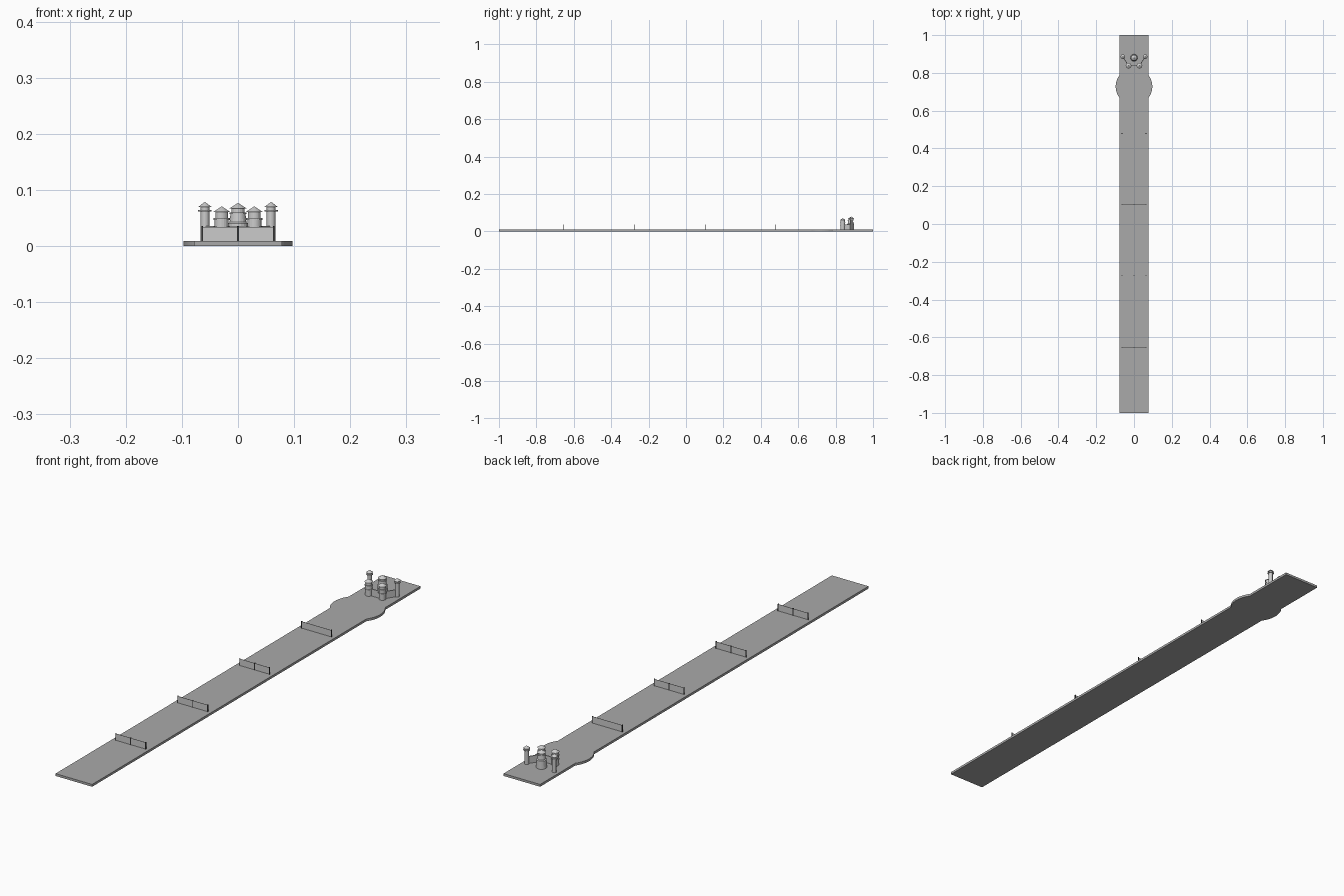
import bpy, bmesh, math

if "Cube" in bpy.data.objects:
    bpy.data.objects.remove(bpy.data.objects["Cube"])

TOP = 0.009  # height of the track surface


def material(name, v):
    mat = bpy.data.materials.new(name)
    mat.diffuse_color = (v, v, v, 1)
    mat.use_nodes = True
    mat.node_tree.nodes["Principled BSDF"].inputs["Base Color"].default_value = mat.diffuse_color
    return mat


TRACK_GREY = material("track_grey", 0.4)
POST_DARK = material("post_dark", 0.03)


def make_object(name, bm, mat=None):
    bmesh.ops.recalc_face_normals(bm, faces=bm.faces)
    mesh = bpy.data.meshes.new(name)
    bm.to_mesh(mesh)
    bm.free()
    if mat:
        mesh.materials.append(mat)
    obj = bpy.data.objects.new(name, mesh)
    bpy.context.collection.objects.link(obj)
    return obj


def box(name, centre, size, angle=0, mat=None):
    bm = bmesh.new()
    bmesh.ops.create_cube(bm, size=1)
    bmesh.ops.scale(bm, vec=size, verts=bm.verts)
    obj = make_object(name, bm, mat)
    obj.location = centre
    obj.rotation_euler.z = angle
    return obj


def wall(name, a, b, z0, z1, thick):
    dx, dy = b[0] - a[0], b[1] - a[1]
    return box(name, ((a[0] + b[0]) / 2, (a[1] + b[1]) / 2, (z0 + z1) / 2),
               (math.hypot(dx, dy), thick, z1 - z0), math.atan2(dy, dx))


def turned(name, x, y, profile, roof, sides=20):
    """Closed solid of revolution from (radius, z) rings, topped by a cone of height roof."""
    bm = bmesh.new()
    rings = [[bm.verts.new((r * math.cos(2 * math.pi * i / sides),
                            r * math.sin(2 * math.pi * i / sides), z))
              for i in range(sides)] for r, z in profile]
    apex = bm.verts.new((0, 0, profile[-1][1] + roof))
    bm.faces.new(rings[0])
    for i in range(sides):
        j = (i + 1) % sides
        for lo, hi in zip(rings, rings[1:]):
            bm.faces.new((lo[i], lo[j], hi[j], hi[i]))
        bm.faces.new((rings[-1][i], rings[-1][j], apex))
    obj = make_object(name, bm)
    obj.location = (x, y, 0)
    return obj


# Long track with a round platform merged into its outline
W, R, CY = 0.078, 0.097, 0.728
half = math.acos(W / R)
arc = [(R * math.cos(half * t / 8), CY + R * math.sin(half * t / 8)) for t in range(-8, 9)]
right = [(W, -1)] + arc + [(W, 1)]
outline = right + [(-x, y) for x, y in reversed(right)]
bm = bmesh.new()
face = bm.faces.new([bm.verts.new((x, y, 0)) for x, y in outline])
ext = bmesh.ops.extrude_face_region(bm, geom=[face])
bmesh.ops.translate(bm, vec=(0, 0, TOP),
                    verts=[v for v in ext["geom"] if isinstance(v, bmesh.types.BMVert)])
make_object("track", bm, TRACK_GREY)

# Barriers across the track: thin panels with dark posts (the last has no middle post)
for y, posts in ((-0.653, (-1, 0, 1)), (-0.275, (-1, 0, 1)),
                 (0.102, (-1, 0, 1)), (0.479, (-1, 1))):
    wall("barrier_panel", (-0.063, y), (0.063, y), TOP, 0.0345, 0.0012)
    for s in posts:
        box("barrier_post", (s * 0.0635, y, (TOP + 0.036) / 2),
            (0.003, 0.003, 0.036 - TOP), mat=POST_DARK)

# Castle towers
z = TOP - 0.001
keep = [(0.019, z), (0.018, 0.040), (0.015, 0.043), (0.0135, 0.057), (0.0155, 0.057),
        (0.0155, 0.060), (0.012, 0.060), (0.012, 0.067), (0.0158, 0.067)]
gate_tower = [(0.0125, z), (0.0125, 0.032), (0.0145, 0.032), (0.0145, 0.035),
              (0.0125, 0.035), (0.0125, 0.047), (0.0145, 0.047), (0.0145, 0.050),
              (0.0115, 0.050), (0.0115, 0.061), (0.015, 0.061)]
corner_tower = [(0.008, z), (0.008, 0.062), (0.0122, 0.062), (0.0122, 0.0645),
                (0.008, 0.0645), (0.008, 0.070), (0.0118, 0.070)]
turned("keep", 0, 0.880, keep, 0.010)
for s in (-1, 1):
    gate, corner = (s * 0.029, 0.838), (s * 0.059, 0.886)
    turned("gate_tower", *gate, gate_tower, 0.010)
    turned("corner_tower", *corner, corner_tower, 0.009)
    # Slanted side wall
    wall("castle_side_wall", gate, corner, TOP, 0.036, 0.004)

# Front castle wall between the gate towers
wall("castle_front_wall", (-0.029, 0.838), (0.029, 0.838), TOP, 0.036, 0.004)
